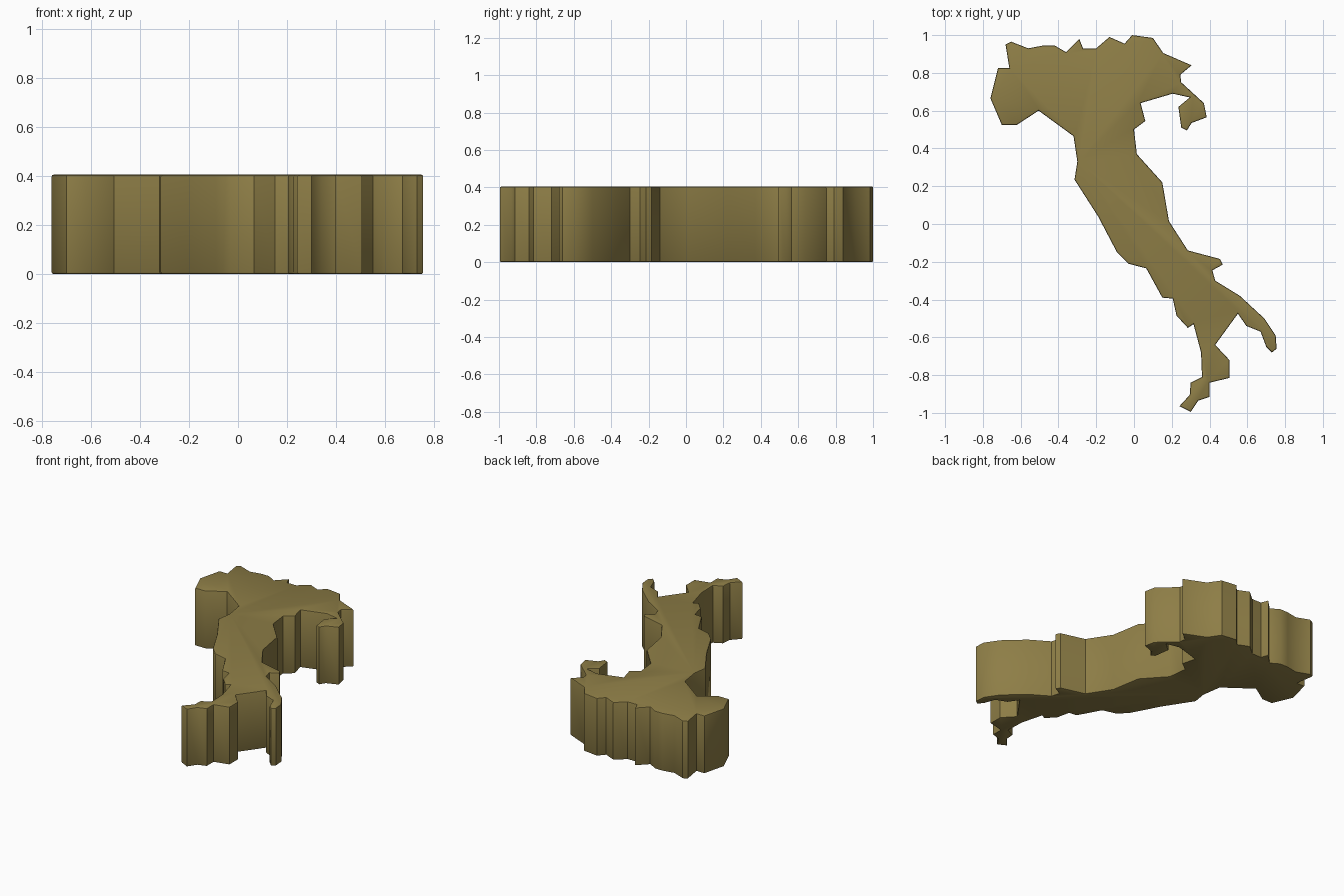
import bpy, bmesh, math

HEIGHT = 0.405
EDGE = 0.008

# Plan outline of the plaque, clockwise from the upper left corner
OUTLINE = [
    # north edge
    (-.68, .95), (-.65, .965), (-.56, .93), (-.48, .945), (-.42, .945), (-.36, .91),
    (-.29, .98), (-.27, .93), (-.20, .93), (-.13, .99), (-.05, .955), (-.01, 1.0),
    (.10, .985), (.155, .905), (.305, .84),
    # east edge
    (.245, .79), (.25, .75), (.37, .64), (.385, .565), (.305, .535), (.28, .495),
    (.25, .51), (.235, .62), (.295, .67), (.205, .69), (.035, .64), (.06, .545),
    (0, .50), (.015, .37), (.15, .22), (.185, .015), (.285, -.14), (.455, -.185),
    (.47, -.215), (.415, -.245), (.43, -.30), (.56, -.38), (.69, -.50),
    # heel and toe
    (.75, -.59), (.755, -.66), (.73, -.68), (.70, -.65), (.67, -.57), (.595, -.54),
    (.55, -.475), (.43, -.64), (.505, -.72), (.505, -.815), (.40, -.84),
    (.40, -.915), (.34, -.935), (.30, -.995), (.24, -.965), (.295, -.905),
    (.30, -.84), (.36, -.81), (.355, -.68), (.315, -.53), (.285, -.55),
    # west edge
    (.225, -.485), (.205, -.395), (.15, -.39), (.065, -.235), (-.03, -.21),
    (-.09, -.15), (-.19, .04), (-.315, .235), (-.30, .33), (-.32, .465),
    (-.505, .60), (-.62, .525), (-.70, .525), (-.76, .665), (-.72, .825),
]
OUTLINE.append((-.66, .825))

# Extrude the outline into a slab
bm = bmesh.new()
base = bm.faces.new([bm.verts.new((x, y, 0)) for x, y in OUTLINE])
top = bmesh.ops.extrude_face_region(bm, geom=[base], use_keep_orig=True)
for v in top["geom"]:
    if isinstance(v, bmesh.types.BMVert):
        v.co.z = HEIGHT
bmesh.ops.recalc_face_normals(bm, faces=bm.faces)

# Narrow bevel around the top and bottom rims
rims = [e for e in bm.edges if abs(e.verts[0].co.z - e.verts[1].co.z) < 1e-5]
bmesh.ops.bevel(bm, geom=rims, offset=EDGE, segments=2, profile=0.5,
                affect='EDGES', clamp_overlap=True)

mesh = bpy.data.meshes.new("map_slab")
bm.to_mesh(mesh)
bm.free()
slab = bpy.data.objects.new("map_slab", mesh)
bpy.context.collection.objects.link(slab)

# Olive colour
olive = bpy.data.materials.new("olive")
olive.diffuse_color = (0.27, 0.208, 0.062, 1)
mesh.materials.append(olive)

# Smooth gentle bends, keep corners crisp
bpy.context.view_layer.objects.active = slab
slab.select_set(True)
bpy.ops.object.shade_smooth_by_angle(angle=math.radians(35))
